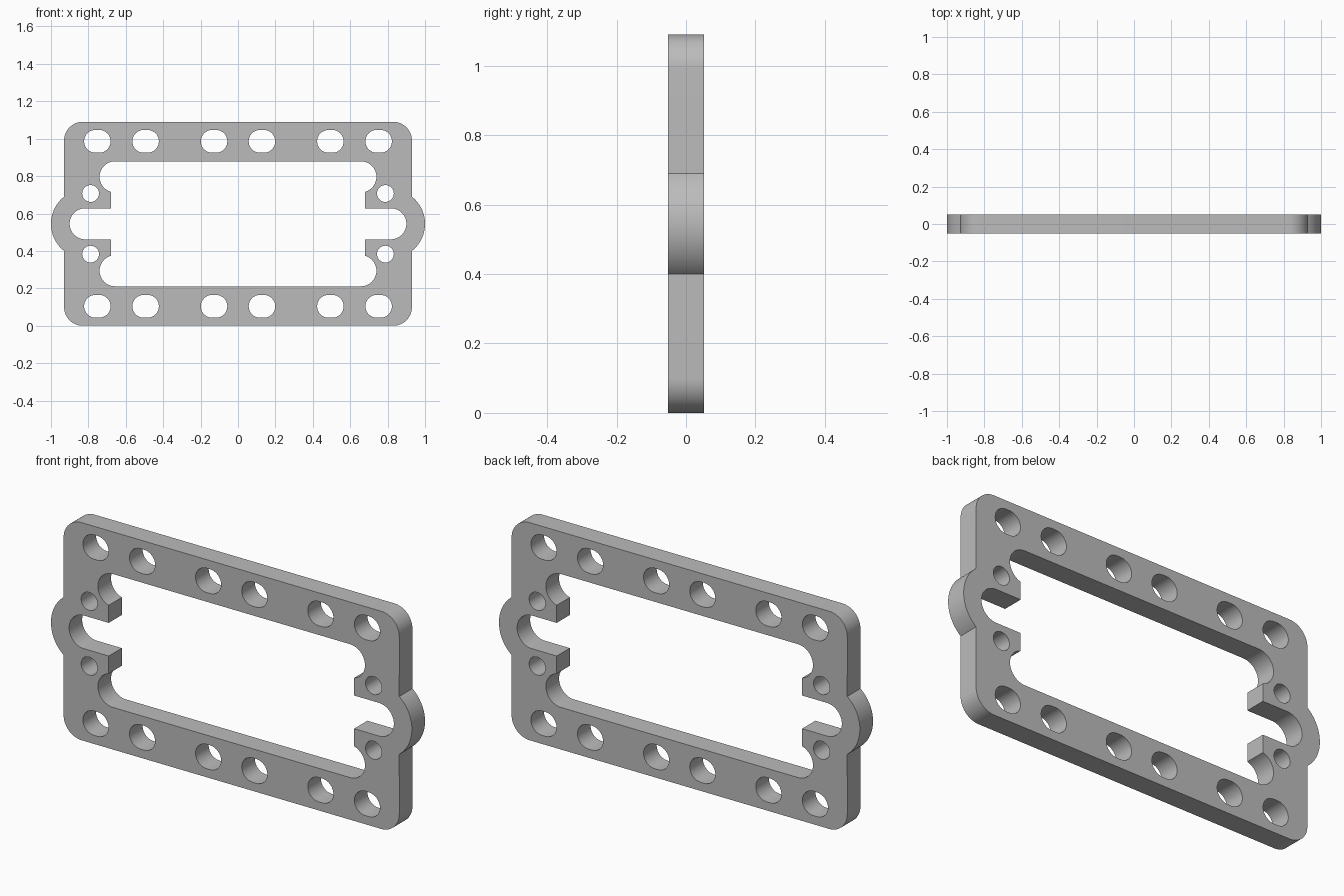
import bpy
import bmesh
from math import acos, asin, cos, sin, pi, radians

cube = bpy.data.objects.get("Cube")
if cube:
    bpy.data.objects.remove(cube, do_unlink=True)

MID_Z = 0.545    # half of the height
HALF_DEPTH = 0.052


def arc(cx, cz, r, start, end, steps=16):
    return [(cx + r * cos(start + (end - start) * i / steps),
             cz + r * sin(start + (end - start) * i / steps)) for i in range(steps + 1)]


def four_way(quarter):
    """Mirror a quarter outline, running from the x axis upwards, into a closed loop."""
    loop = list(quarter)
    loop += [(-x, z) for x, z in reversed(quarter)]
    loop += [(-x, -z) for x, z in quarter]
    loop += [(x, -z) for x, z in reversed(quarter)]
    clean = []
    for p in loop:
        if not clean or abs(p[0] - clean[-1][0]) + abs(p[1] - clean[-1][1]) > 1e-5:
            clean.append(p)
    if abs(clean[0][0] - clean[-1][0]) + abs(clean[0][1] - clean[-1][1]) < 1e-5:
        clean.pop()
    return clean


def slot(cx, cz, r, half_flat):
    return (arc(cx + half_flat, cz, r, -pi / 2, pi / 2)
            + arc(cx - half_flat, cz, r, pi / 2, 3 * pi / 2))


# Outer edge: round side ear, then rounded corner
outer = four_way(arc(0.815, 0, 0.185, 0, asin(0.145 / 0.185))
                 + arc(0.83, 0.445, 0.1, 0, pi / 2))

# Window: side notch, square tab, then scooped corner
window = four_way(arc(0.817, 0, 0.083, 0, pi / 2) + [(0.68, 0.083)]
                  + arc(0.657, 0.251, 0.083, -acos(0.023 / 0.083), pi / 2, 24))

outlines = [outer, window]
for sx in (-1, 1):
    for sz in (-1, 1):
        # Mounting slots in the rails
        for x in (0.128, 0.494, 0.752):
            outlines.append(slot(sx * x, sz * 0.441, 0.061, 0.01))
        # Round screw holes in the tabs
        outlines.append(arc(sx * 0.788, sz * 0.162, 0.045, 0, 2 * pi, 32)[:-1])

# Filled, extruded plate
curve = bpy.data.curves.new("plate_outline", "CURVE")
curve.dimensions = "2D"
curve.fill_mode = "BOTH"
curve.extrude = HALF_DEPTH
for points in outlines:
    spline = curve.splines.new("POLY")
    spline.points.add(len(points) - 1)
    for point, (x, z) in zip(spline.points, points):
        point.co = (x, z, 0, 1)
    spline.use_cyclic_u = True

helper = bpy.data.objects.new("plate_outline", curve)
bpy.context.collection.objects.link(helper)
bpy.context.view_layer.update()
mesh = bpy.data.meshes.new_from_object(helper.evaluated_get(bpy.context.evaluated_depsgraph_get()))
bpy.data.objects.remove(helper, do_unlink=True)

# Weld the caps to the walls and stand the plate upright
bm = bmesh.new()
bm.from_mesh(mesh)
bmesh.ops.remove_doubles(bm, verts=bm.verts, dist=1e-5)
for v in bm.verts:
    x, y, z = v.co
    v.co = (x, -z, y + MID_Z)
bmesh.ops.recalc_face_normals(bm, faces=bm.faces)
bm.to_mesh(mesh)
bm.free()

plate = bpy.data.objects.new("mounting_frame", mesh)
mesh.name = "mounting_frame"
bpy.context.collection.objects.link(plate)

# Plain grey
grey = bpy.data.materials.new("plain_grey")
grey.use_nodes = True
colour = (0.5, 0.5, 0.5, 1)
grey.diffuse_color = colour
grey.node_tree.nodes["Principled BSDF"].inputs["Base Color"].default_value = colour
mesh.materials.clear()
mesh.materials.append(grey)

bpy.ops.object.select_all(action="DESELECT")
plate.select_set(True)
bpy.context.view_layer.objects.active = plate
bpy.ops.object.shade_smooth_by_angle(angle=radians(30))
